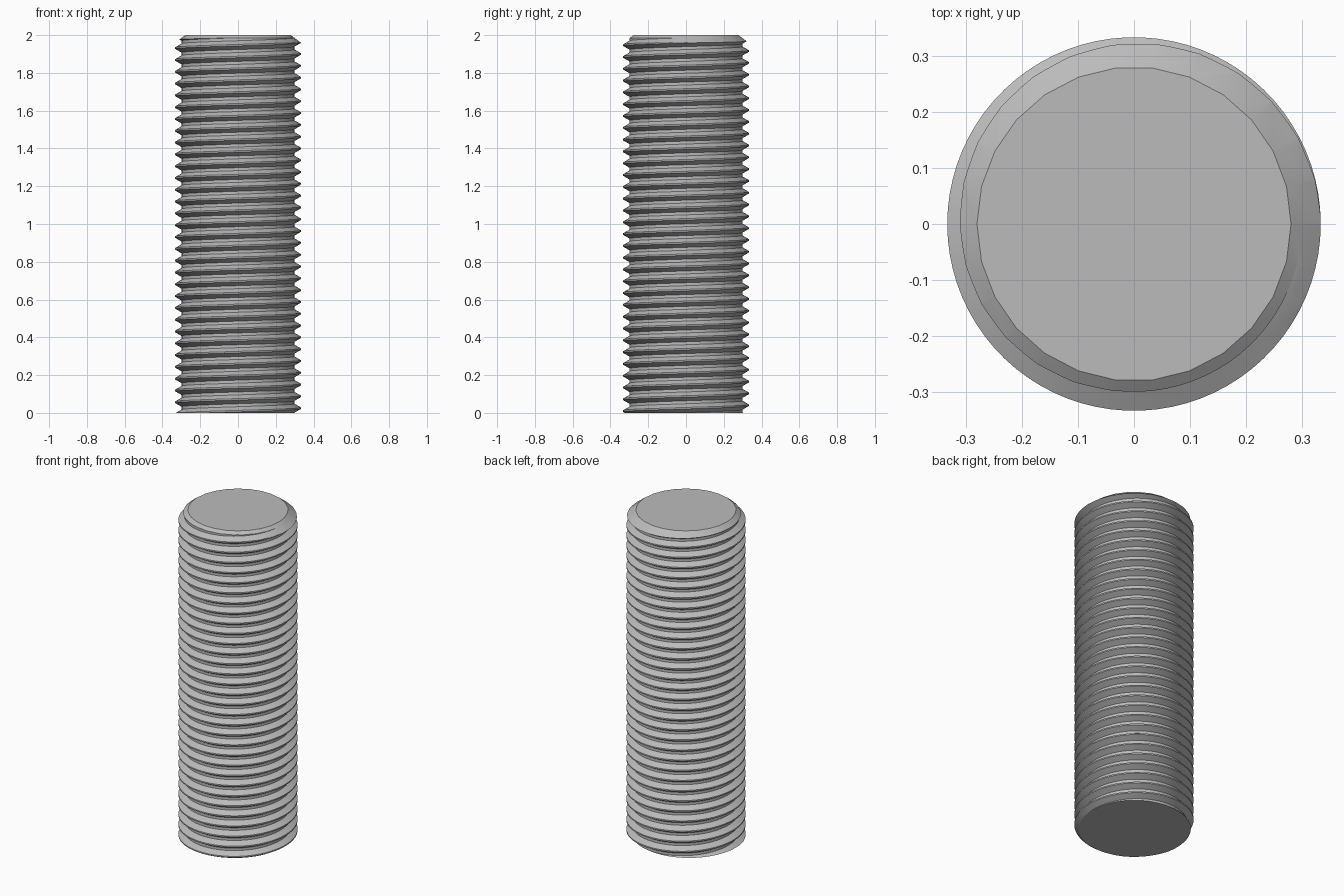
import bpy, bmesh, math

default = bpy.data.objects.get("Cube")
if default:
    bpy.data.objects.remove(default, do_unlink=True)

LENGTH, CREST, PITCH = 2.0, 0.333, 0.0625
ROOT = CREST - 0.541 * PITCH
SIDES = 78
PHASE = -0.6 * PITCH          # height of a crest centre at angle zero
LOW, HIGH = -0.1, LENGTH + 0.1
CORNERS = (-0.0625, 0.0625, 0.375, 0.625)   # crest flat, then root flat


def thread_radius(offset):
    """Radius at a distance, in pitches, from a crest centre."""
    d = abs((offset + 0.5) % 1 - 0.5)
    t = min(max((d - 0.0625) / 0.3125, 0), 1)
    return CREST + (ROOT - CREST) * t


def new_object(name, bm):
    bmesh.ops.recalc_face_normals(bm, faces=bm.faces)
    mesh = bpy.data.meshes.new(name)
    bm.to_mesh(mesh)
    bm.free()
    obj = bpy.data.objects.new(name, mesh)
    bpy.context.collection.objects.link(obj)
    return obj


# Helical thread, overlong at both ends
bm = bmesh.new()
columns = []
turns = range(-5, int(LENGTH / PITCH) + 6)
for i in range(SIDES + 1):
    turn = i / SIDES
    angle = math.tau * turn
    column = []
    for n in turns:
        for c in CORNERS:
            z = PHASE + PITCH * (turn + n + c)
            z = min(max(z, LOW), HIGH)
            r = thread_radius((z - PHASE) / PITCH - turn)
            column.append(bm.verts.new((r * math.cos(angle), r * math.sin(angle), z)))
    columns.append(column)
for a, b in zip(columns, columns[1:]):
    for k in range(len(a) - 1):
        bm.faces.new((a[k], b[k], b[k + 1], a[k + 1]))
bmesh.ops.remove_doubles(bm, verts=bm.verts, dist=0.00002)
bmesh.ops.holes_fill(bm, edges=[e for e in bm.edges if e.is_boundary], sides=0)
rod = new_object("threaded_rod", bm)

# Envelope that trims the ends flat and chamfers the top
bm = bmesh.new()
rings = []
for r, z in ((0.4, 0), (0.4, LENGTH - 0.09), (0.28, LENGTH)):
    rings.append([bm.verts.new((r * math.cos(math.tau * i / 26),
                                r * math.sin(math.tau * i / 26), z)) for i in range(26)])
for a, b in zip(rings, rings[1:]):
    for i in range(26):
        j = (i + 1) % 26
        bm.faces.new((a[i], a[j], b[j], b[i]))
bm.faces.new(rings[0])
bm.faces.new(rings[-1])
envelope = new_object("trim_envelope", bm)
envelope.hide_render = True

trim = rod.modifiers.new("trim", 'BOOLEAN')
trim.operation = 'INTERSECT'
trim.solver = 'EXACT'
trim.object = envelope
bpy.ops.object.select_all(action='DESELECT')
rod.select_set(True)
bpy.context.view_layer.objects.active = rod
bpy.ops.object.modifier_apply(modifier=trim.name)
bpy.data.objects.remove(envelope, do_unlink=True)

# Plain grey metal
steel = bpy.data.materials.new("grey_steel")
steel.use_nodes = True
colour = (0.5, 0.5, 0.5, 1)
steel.diffuse_color = colour
steel.node_tree.nodes["Principled BSDF"].inputs["Base Color"].default_value = colour
rod.data.materials.clear()
rod.data.materials.append(steel)
bpy.ops.object.shade_smooth_by_angle(angle=math.radians(30))
